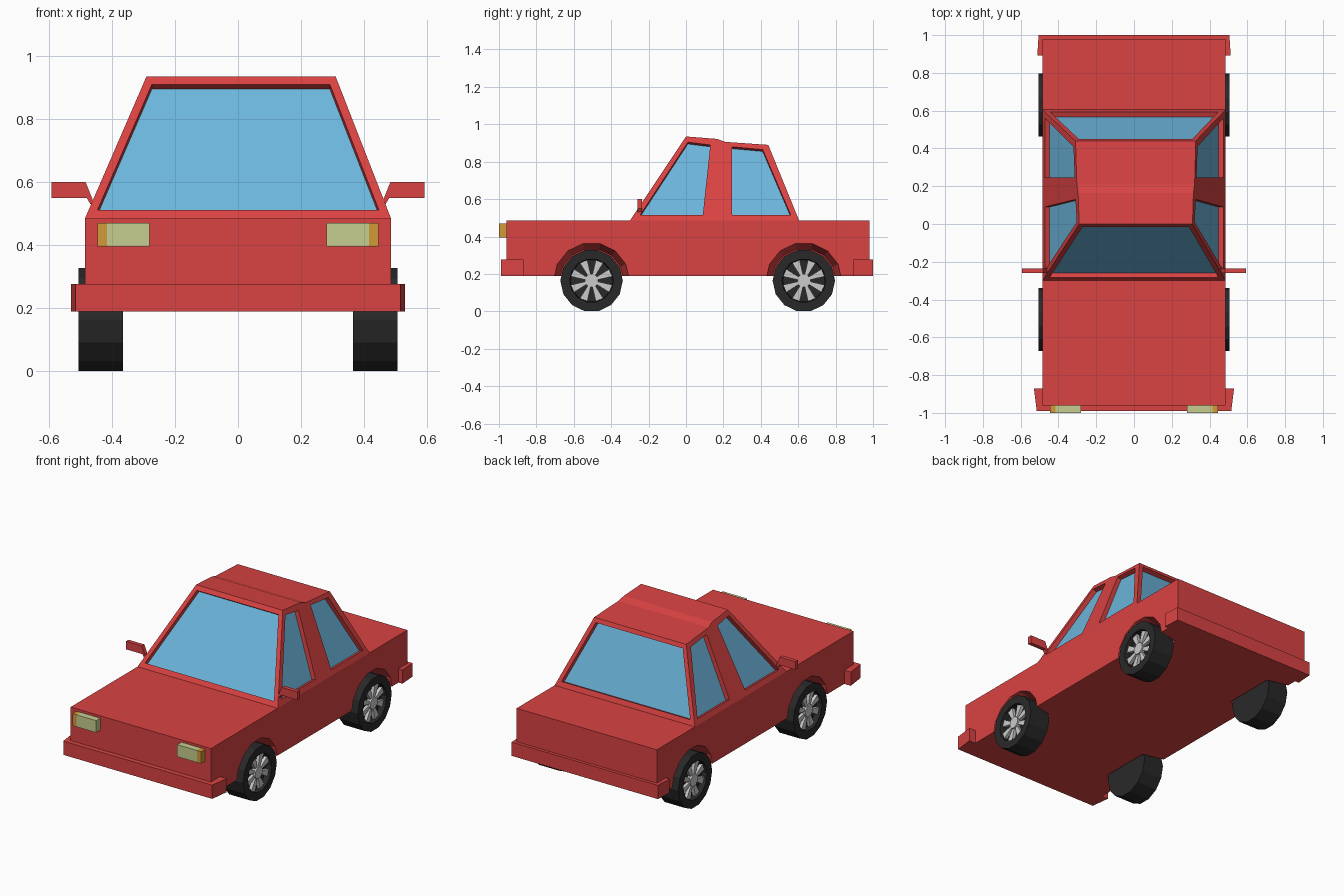
import bpy, bmesh
from math import pi, sin, cos
from mathutils import Vector, Matrix

if "Cube" in bpy.data.objects:
    bpy.data.objects.remove(bpy.data.objects["Cube"])


def material(name, rgb):
    m = bpy.data.materials.new(name)
    m.diffuse_color = (*rgb, 1)
    m.use_nodes = True
    m.node_tree.nodes["Principled BSDF"].inputs["Base Color"].default_value = m.diffuse_color
    return m


RED = material("red_paint", (0.70, 0.055, 0.055))
GLASS = material("blue_glass", (0.15, 0.47, 0.72))
RUBBER = material("rubber", (0.022, 0.022, 0.022))
LAMP = material("pale_lamp", (0.57, 0.62, 0.28))
AMBER = material("amber_lamp", (0.65, 0.32, 0.04))


def finish(name, bm, mat=None):
    bmesh.ops.recalc_face_normals(bm, faces=bm.faces)
    me = bpy.data.meshes.new(name)
    bm.to_mesh(me)
    bm.free()
    ob = bpy.data.objects.new(name, me)
    bpy.context.collection.objects.link(ob)
    if mat:
        me.materials.append(mat)
    return ob


def add_loft(bm, a, b):
    va = [bm.verts.new(p) for p in a]
    vb = [bm.verts.new(p) for p in b]
    bm.faces.new(va)
    bm.faces.new(vb[::-1])
    for i in range(len(va)):
        j = (i + 1) % len(va)
        bm.faces.new((va[i], va[j], vb[j], vb[i]))


def loft(name, a, b, mat=None):
    bm = bmesh.new()
    add_loft(bm, a, b)
    return finish(name, bm, mat)


def prism(name, pts, offset, mat=None):
    return loft(name, pts, [Vector(p) + Vector(offset) for p in pts], mat)


def box(name, x0, x1, y0, y1, z0, z1, mat):
    return prism(name, [(x0, y0, z0), (x1, y0, z0), (x1, y1, z0), (x0, y1, z0)],
                 (0, 0, z1 - z0), mat)


def cut(ob, cutter):
    cutter.hide_render = True
    mod = ob.modifiers.new("cut", 'BOOLEAN')
    mod.operation, mod.solver, mod.object = 'DIFFERENCE', 'EXACT', cutter
    bpy.context.view_layer.objects.active = ob
    bpy.ops.object.modifier_apply(modifier=mod.name)
    bpy.data.objects.remove(cutter)


# Lower body with tapered wheel arches
AXLES = {"front": -0.505, "rear": 0.63}
WHEEL_Z = 0.164
body = box("lower_body", -0.485, 0.485, -0.96, 0.98, 0.19, 0.485, RED)
for y in AXLES.values():
    for s in (-1, 1):
        bm = bmesh.new()
        bmesh.ops.create_cone(
            bm, cap_ends=True, segments=14, radius1=0.172, radius2=0.207, depth=0.15,
            matrix=Matrix.Translation((s * 0.425, y, WHEEL_Z)) @ Matrix.Rotation(s * pi / 2, 4, 'Y'))
        cut(body, finish("arch_cutter", bm, RED))

# Bumpers that wrap round the corners
for name, half in (("front", [(0.515, -0.99), (0.53, -0.87), (0.485, -0.87), (0.485, -0.955)]),
                   ("rear", [(0.505, 1.0), (0.512, 0.892), (0.485, 0.892), (0.485, 0.975)])):
    outline = half + [(-x, y) for x, y in reversed(half)]
    prism(name + "_bumper", [(x, y, 0.19) for x, y in outline], (0, 0, 0.086), RED)


# Cabin: side profile between two sloping sides
def side_x(s, z):
    return s * (0.485 - (0.39 if s > 0 else 0.433) * (z - 0.485))


profile = [(-0.30, 0.485), (0.0, 0.935), (0.165, 0.922), (0.21, 0.906), (0.44, 0.89), (0.605, 0.485)]
cabin = loft("cabin", *[[(side_x(s, z), y, z) for y, z in profile] for s in (-1, 1)], RED)


# Windows: pocket in the cabin with a recessed pane
def window(name, pts):
    pts = [Vector(p) for p in pts]
    n = (pts[1] - pts[0]).cross(pts[2] - pts[0]).normalized()
    if n.dot(pts[0] - Vector((0, 0.15, 0.6))) < 0:
        n = -n
    cut(cabin, prism("pocket_cutter", [p + n * 0.04 for p in pts], n * -0.072, RED))
    prism(name, [p - n * 0.028 for p in pts], n * -0.006, GLASS)


def end_window(name, low, high, z0, z1):
    (ya, za), (yb, zb) = low, high
    window(name, [(side_x(s, z) - s * 0.028, ya + (z - za) * (yb - ya) / (zb - za), z)
                  for s, z in ((-1, z0), (1, z0), (1, z1), (-1, z1))])


end_window("windscreen", profile[0], profile[1], 0.512, 0.91)
end_window("rear_window", profile[5], profile[4], 0.515, 0.865)
for s, side in ((-1, "left"), (1, "right")):
    for end, quad in (("front", [(-0.245, 0.515), (0.09, 0.515), (0.13, 0.89), (0.01, 0.905)]),
                      ("rear", [(0.245, 0.515), (0.56, 0.515), (0.41, 0.865), (0.245, 0.88)])):
        window(f"{side}_{end}_side_window", [(side_x(s, z), y, z) for y, z in quad])

    # Door mirrors
    prism(side + "_mirror", [(s * x, -0.26, z) for x, z in
          ((0.455, 0.53), (0.468, 0.53), (0.48, 0.55), (0.592, 0.55), (0.592, 0.6), (0.483, 0.6))],
          (0, 0.025, 0), RED)

    # Headlamps with amber indicators
    box(side + "_headlamp", s * 0.28, s * 0.415, -1.0, -0.955, 0.395, 0.47, LAMP)
    box(side + "_indicator", s * 0.415, s * 0.445, -1.0, -0.955, 0.395, 0.47, AMBER)

    # Wheels
    for end, y in AXLES.items():
        bm = bmesh.new()
        bmesh.ops.create_cone(
            bm, cap_ends=True, segments=14, radius1=0.167, radius2=0.167, depth=0.14,
            matrix=Matrix.Translation((s * 0.435, y, WHEEL_Z)) @ Matrix.Rotation(s * pi / 2, 4, 'Y'))
        bm.normal_update()
        outer = [f for f in bm.faces if f.normal.x * s > 0.9]
        bmesh.ops.inset_region(bm, faces=outer, thickness=0.05)
        bmesh.ops.inset_region(bm, faces=outer, thickness=0.004, depth=-0.035)
        finish(f"{side}_{end}_tyre", bm, RUBBER)

        # Hub and eight flared spokes
        def ring(r, a, x):
            return (s * x, y + r * cos(a), WHEEL_Z + r * sin(a))
        bm = bmesh.new()
        add_loft(bm, *[[ring(0.038, (i + 0.5) * pi / 4, x) for i in range(8)] for x in (0.468, 0.498)])
        for i in range(8):
            a = (i + 0.5) * pi / 4
            add_loft(bm, *[[ring(r, a + d, x) for r, d in
                            ((0.034, -0.25), (0.113, -0.19), (0.113, 0.19), (0.034, 0.25))]
                           for x in (0.468, 0.49)])
        finish(f"{side}_{end}_wheel_spokes", bm)
